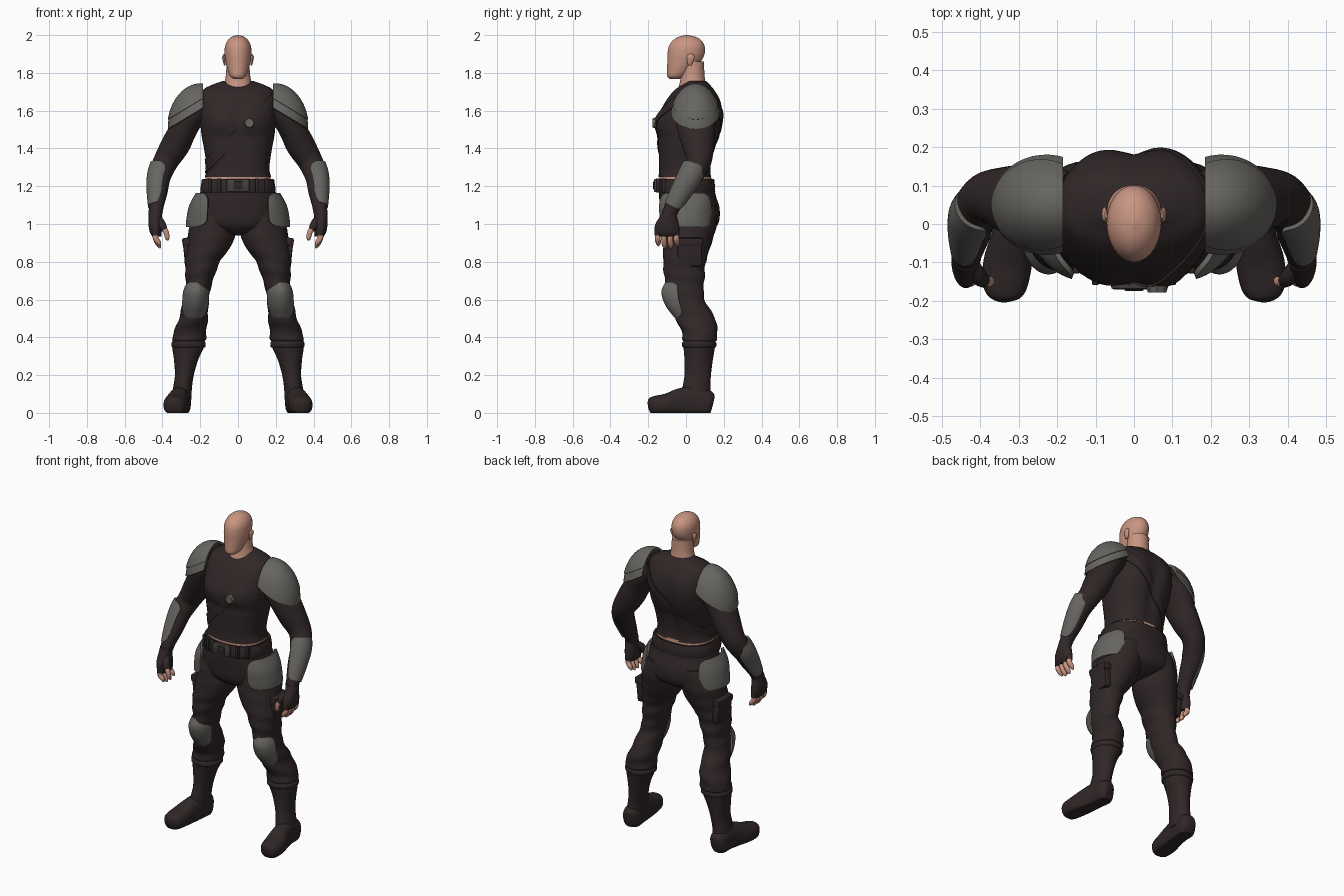
import bpy, bmesh, math
from mathutils import Vector, Matrix

if "Cube" in bpy.data.objects:
    bpy.data.objects.remove(bpy.data.objects["Cube"])


def material(name, rgb):
    m = bpy.data.materials.new(name)
    m.diffuse_color = (*rgb, 1)
    m.use_nodes = True
    m.node_tree.nodes["Principled BSDF"].inputs["Base Color"].default_value = m.diffuse_color
    return m


SKIN = material("skin", (0.58, 0.30, 0.22))
CLOTH = material("dark_cloth", (0.030, 0.020, 0.020))
ARMOUR = material("grey_armour", (0.135, 0.130, 0.118))
BUCKLE = material("buckle_metal", (0.06, 0.052, 0.05))


def finish(name, bm, mat, mirror, angle=45):
    bmesh.ops.recalc_face_normals(bm, faces=bm.faces)
    me = bpy.data.meshes.new(name)
    bm.to_mesh(me)
    bm.free()
    me.materials.append(mat)
    me.shade_smooth()
    me.set_sharp_from_angle(angle=math.radians(angle))
    ob = bpy.data.objects.new(name, me)
    bpy.context.collection.objects.link(ob)
    if mirror:
        ob.modifiers.new("mirror", 'MIRROR').use_mirror_merge = False
    return ob


def spline(secs, steps):
    """Smooth rows through the given (x, y, z, rx, ry) sections."""
    rows, last = [], len(secs) - 1
    for i in range(last):
        a, b, c, d = (secs[max(0, min(last, j))] for j in (i - 1, i, i + 1, i + 2))
        for s in range(steps):
            t = s / steps
            rows.append([0.5 * (2 * q + (r - p) * t + (2 * p - 5 * q + 4 * r - w) * t * t
                                + (3 * q - p - 3 * r + w) * t ** 3) for p, q, r, w in zip(a, b, c, d)])
    return rows + [list(secs[-1])]


def loft(name, secs, mat, flat=True, arc=None, power=2, tweak=None, thick=0.012,
         mirror=True, steps=5, n=36):
    """Skin of elliptical rings; arc (degrees, 0 = outward, -90 = front) makes a curved plate."""
    rows = spline(secs, steps)
    bm, rings = bmesh.new(), []
    for i, (x, y, z, rx, ry) in enumerate(rows):
        c, u, v = Vector((x, y, z)), Vector((1, 0, 0)), Vector((0, 1, 0))
        if not flat:
            t = (Vector(rows[min(i + 1, len(rows) - 1)][:3]) - Vector(rows[max(i - 1, 0)][:3])).normalized()
            u = t.cross(Vector((0, 0, 1)) if abs(t.y) > 0.85 else v).normalized()
            u = u if u.x > 0 else -u
            v = t.cross(u)
            v = v if v.y + v.z * (abs(t.y) > 0.85) > 0 else -v
        ring = []
        for k in range(n):
            if arc:
                f = 1 - 0.35 * abs(2 * i / (len(rows) - 1) - 1) ** 5
                a = (arc[0] + arc[1]) / 2 + (arc[1] - arc[0]) * f * (k / (n - 1) - 0.5)
                a = math.radians(a)
            else:
                a = math.tau * k / n
            ca, sa = math.cos(a), math.sin(a)
            p = c + u * max(rx, .002) * math.copysign(abs(ca) ** (2 / power), ca) \
                + v * max(ry, .002) * math.copysign(abs(sa) ** (2 / power), sa)
            ring.append(bm.verts.new(tweak(p, c) if tweak else p))
        rings.append(ring)
    for r, s in zip(rings, rings[1:]):
        for k in range(n - 1 if arc else n):
            bm.faces.new((r[k], r[(k + 1) % n], s[(k + 1) % n], s[k]))
    if arc:
        bmesh.ops.recalc_face_normals(bm, faces=bm.faces)
        bmesh.ops.solidify(bm, geom=bm.faces[:], thickness=thick)
    else:
        bm.faces.new(rings[0])
        bm.faces.new(rings[-1])
    return finish(name, bm, mat, mirror)


def box(name, loc, size, mat, mirror=False, rot=(0, 0, 0), bevel=0.008):
    bm = bmesh.new()
    bmesh.ops.create_cube(bm, size=1)
    bmesh.ops.scale(bm, vec=size, verts=bm.verts)
    bmesh.ops.bevel(bm, geom=bm.edges[:], offset=bevel, segments=2, affect='EDGES', profile=0.5)
    for axis, ang in zip("XYZ", rot):
        bmesh.ops.rotate(bm, matrix=Matrix.Rotation(math.radians(ang), 3, axis), verts=bm.verts)
    bmesh.ops.translate(bm, vec=loc, verts=bm.verts)
    return finish(name, bm, mat, mirror, 30)


def bump(p, x, z, w, h):
    return math.exp(-((abs(p.x) - x) / w) ** 2 - ((p.z - z) / h) ** 2)


# Head, ears and neck
loft("head", [(0, -.055, 1.768, .022, .03), (0, -.05, 1.783, .042, .05), (0, -.03, 1.82, .056, .07),
              (0, -.01, 1.86, .066, .089), (0, 0, 1.9, .071, .098), (0, .004, 1.94, .069, .095),
              (0, .006, 1.97, .056, .077), (0, .006, 1.99, .034, .047), (0, .005, 2.0, .006, .008)],
     SKIN, mirror=False)
loft("ear", [(.07, .02, 1.84, .004, .008), (.073, .022, 1.86, .007, .017),
             (.076, .025, 1.885, .008, .02), (.073, .025, 1.9, .003, .01)], SKIN, n=12)
loft("neck", [(0, .03, 1.67, .08, .09), (0, .035, 1.74, .073, .07), (0, .035, 1.79, .064, .063),
              (0, .035, 1.86, .06, .06)], SKIN, mirror=False)


# Torso with chest, shoulder blades and spine groove
def muscles(p, c):
    if p.y < c.y:
        p.y += 0.010 * bump(p, 0, 1.54, .025, .09) - 0.010 * bump(p, .09, 1.55, .06, .05)
        p.y += 0.008 * bump(p, .08, 1.46, .1, .025)
    else:
        p.y += 0.012 * bump(p, .1, 1.58, .06, .09) - 0.014 * bump(p, 0, 1.45, .03, .2)
    return p


torso = loft("torso", [(0, -.005, 1.25, .175, .14), (0, -.005, 1.3, .166, .138), (0, .002, 1.4, .18, .148),
                       (0, .01, 1.47, .193, .165), (0, .015, 1.54, .20, .172), (0, .026, 1.6, .205, .162),
                       (0, .038, 1.66, .202, .14), (0, .045, 1.71, .185, .105), (0, .055, 1.74, .13, .07),
                       (0, .055, 1.757, .08, .052)],
             CLOTH, power=2.4, tweak=muscles, mirror=False, n=64)
loft("waist_skin", [(0, -.003, 1.22, .172, .138), (0, -.004, 1.26, .171, .137)], SKIN,
     power=2.4, mirror=False, n=64)

# Diagonal strap cut from the torso skin, with a round clasp
bm = bmesh.new()
bm.from_mesh(torso.data)
normal, mid = Vector((-.7, 0, .7)).normalized(), Vector((.06, 0, 1.535))
for s in (1, -1):
    bmesh.ops.bisect_plane(bm, geom=bm.verts[:] + bm.edges[:] + bm.faces[:], plane_co=mid + normal * s * .026,
                           plane_no=normal * s, clear_outer=True)
bmesh.ops.delete(bm, geom=[f for f in bm.faces if abs(f.normal.z) > .98], context='FACES')
bm.normal_update()
for v in bm.verts:
    v.co += v.normal * .006
bmesh.ops.solidify(bm, geom=bm.faces[:], thickness=.006)
finish("chest_strap", bm, CLOTH, False)
bm = bmesh.new()
bmesh.ops.create_cone(bm, cap_ends=True, segments=8, radius1=.03, radius2=.024, depth=.02)
bmesh.ops.rotate(bm, matrix=Matrix.Rotation(math.radians(90), 3, 'X'), verts=bm.verts)
bmesh.ops.translate(bm, vec=(.06, -.168, 1.535), verts=bm.verts)
finish("strap_clasp", bm, ARMOUR, False, 20)

# Belt and buckle
loft("belt", [(0, -.003, 1.168, .195, .153), (0, -.003, 1.172, .2, .158), (0, -.003, 1.232, .192, .153),
              (0, -.003, 1.236, .186, .148)], CLOTH, power=2.4, mirror=False, steps=2, n=64)
box("belt_buckle", (0, -.16, 1.204), (.12, .02, .07), BUCKLE)
box("buckle_plate", (0, -.168, 1.204), (.05, .012, .045), CLOTH, bevel=.004)
for x in (.1, .15):
    box("belt_loop", (x, -.148 + (x - .1) * .6, 1.204), (.018, .022, .076), CLOTH, True, bevel=.004)

# Hips, legs with cloth folds, thigh pockets
loft("hips", [(0, 0, 1.238, .18, .14), (0, .008, 1.15, .205, .15), (0, .02, 1.08, .222, .158),
              (0, .022, 1.0, .20, .148), (0, .015, .955, .10, .10), (0, .01, .94, .03, .05)],
     CLOTH, power=2.2, mirror=False, n=48)


def folds(p, c):
    amount = .028 if p.z < .82 else .008
    s = 1 + amount * math.sin(p.z * 75 + p.x * 14 + p.y * 10)
    return Vector((c.x + (p.x - c.x) * s, c.y + (p.y - c.y) * s, p.z))


loft("trouser_leg", [(.11, .03, 1.1, .10, .13), (.13, .025, 1.0, .122, .138), (.15, .008, .9, .122, .128),
                     (.188, -.008, .8, .093, .113), (.205, -.008, .7, .072, .105), (.215, -.008, .64, .067, .1),
                     (.225, .012, .58, .069, .095), (.236, .05, .5, .076, .105), (.256, .073, .42, .087, .093),
                     (.26, .073, .385, .088, .09), (.262, .07, .375, .07, .07)],
     CLOTH, tweak=folds, steps=7)
box("thigh_pocket", (.262, .02, .85), (.05, .13, .15), CLOTH, True, (0, 6, 0), .012)
box("pocket_flap", (.268, .02, .905), (.054, .14, .045), CLOTH, True, (0, 6, 0), .01)


# Boots
def ground(p, c):
    return Vector((p.x, p.y, max(p.z, 0)))


loft("boot_shaft", [(.262, .07, .39, .08, .08), (.264, .07, .35, .084, .083), (.275, .067, .28, .064, .075),
                    (.284, .062, .2, .05, .07), (.294, .055, .13, .05, .074), (.3, .055, .06, .052, .08)], CLOTH)
loft("boot_foot", [(.297, .138, .045, .03, .05), (.3, .115, .05, .05, .07), (.305, .04, .06, .052, .08),
                   (.315, -.03, .055, .055, .075), (.328, -.1, .045, .063, .058), (.336, -.16, .04, .058, .05),
                   (.34, -.188, .037, .042, .042), (.341, -.2, .035, .015, .02)],
     CLOTH, flat=False, tweak=ground, power=2.4)
loft("boot_cuff", [(.262, .07, .345, .083, .083), (.262, .07, .352, .09, .09), (.262, .07, .372, .09, .09),
                   (.262, .07, .38, .083, .083)], CLOTH, steps=2)

# Arms and gloves
loft("arm", [(.17, .045, 1.63, .07, .09), (.25, .05, 1.58, .083, .11), (.29, .055, 1.5, .073, .1),
             (.33, .065, 1.42, .076, .085), (.383, .068, 1.33, .066, .066), (.416, .025, 1.25, .06, .06),
             (.425, -.025, 1.17, .052, .053), (.432, -.068, 1.1, .04, .043), (.436, -.088, 1.05, .034, .038)],
     CLOTH, flat=False)
loft("glove", [(.434, -.08, 1.08, .038, .043), (.438, -.09, 1.05, .036, .042), (.438, -.1, 1.0, .036, .062),
               (.436, -.1, .96, .032, .066), (.43, -.1, .935, .024, .055)], CLOTH)
loft("thumb_sleeve", [(.425, -.1, 1.03, .02, .02), (.405, -.135, 1.0, .022, .022),
                      (.39, -.148, .97, .017, .018)], CLOTH, flat=False, n=16)
loft("thumb", [(.395, -.145, .985, .014, .014), (.38, -.15, .955, .014, .014), (.374, -.148, .925, .012, .012),
               (.374, -.147, .912, .004, .004)], SKIN, flat=False, n=16)
for i in range(4):
    y, tip = -.15 + i * .033, .872 + (.012 if i in (0, 3) else 0)
    loft("finger_%d" % (i + 1), [(.434, y, .955, .015, .015), (.436, y, .925, .015, .015),
                                 (.42, y + .003, tip + .018, .013, .014), (.41, y + .004, tip, .004, .005)],
         SKIN, flat=False, n=14)
    loft("glove_finger_%d" % (i + 1), [(.436, y, .975, .017, .017), (.436, y, .94, .018, .017)],
         CLOTH, flat=False, n=14)

# Armour plates on forearm, hip and knee
loft("forearm_guard", [(.40, .045, 1.305, .068, .066), (.416, .02, 1.25, .067, .068),
                       (.426, -.025, 1.17, .058, .06), (.434, -.07, 1.09, .043, .048)],
     ARMOUR, flat=False, arc=(-110, 75))
loft("hip_plate", [(.13, .0, 1.165, .093, .135), (.13, .0, 1.1, .128, .147), (.13, .003, 1.03, .143, .146),
                   (.14, .005, .985, .136, .14)], ARMOUR, arc=(-76, 66), thick=.014)
loft("knee_pad", [(.217, -.02, .69, .058, .09), (.222, -.025, .64, .07, .106), (.226, -.015, .57, .07, .095),
                  (.232, .0, .505, .052, .062)], ARMOUR, arc=(-170, -10))


# Shoulder plates: domes trimmed on the inside and below
def shoulder(name, grow, low, high):
    bm = bmesh.new()
    bmesh.ops.create_uvsphere(bm, u_segments=48, v_segments=32, radius=1)
    bmesh.ops.scale(bm, vec=(.172 + grow, .143 + grow, .24 + grow), verts=bm.verts)
    bmesh.ops.translate(bm, vec=(.2, .05, 1.5), verts=bm.verts)
    slope = Vector((.6, 0, 1))
    for co, no in (((.185, 0, 0), (-1, 0, 0)), ((.37, 0, low), -slope), ((.37, 0, high), slope)):
        bmesh.ops.bisect_plane(bm, geom=bm.verts[:] + bm.edges[:] + bm.faces[:], plane_co=co,
                               plane_no=no, clear_outer=True)
    bmesh.ops.solidify(bm, geom=bm.faces[:], thickness=.014)
    finish(name, bm, ARMOUR, True)


shoulder("shoulder_dome", .004, 1.555, 2.0)
shoulder("shoulder_lower_band", 0, 1.505, 1.60)
